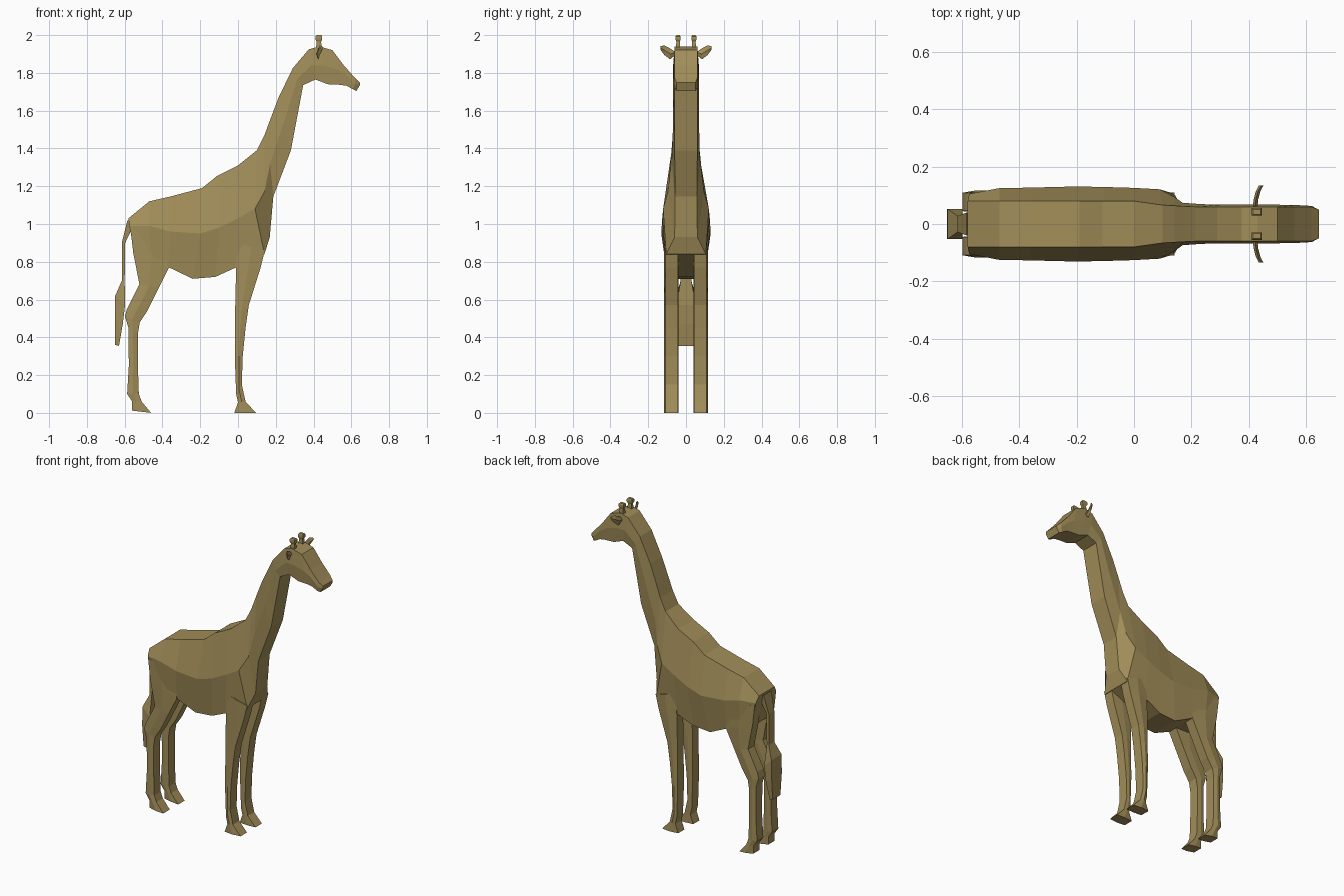
import bpy, bmesh

tan = bpy.data.materials.new("tan hide")
tan.diffuse_color = (0.36, 0.27, 0.10, 1)


def loft(name, rings):
    """Skin a closed, flat-shaded surface over rings of equal point count."""
    bm = bmesh.new()
    loops = [[bm.verts.new(p) for p in ring] for ring in rings]
    n = len(loops[0])
    for a, b in zip(loops, loops[1:]):
        for i in range(n):
            j = (i + 1) % n
            bm.faces.new((a[i], a[j], b[j], b[i]))
    bm.faces.new(loops[0][::-1])
    bm.faces.new(loops[-1])
    bmesh.ops.recalc_face_normals(bm, faces=bm.faces)
    mesh = bpy.data.meshes.new(name)
    bm.to_mesh(mesh)
    bm.free()
    mesh.materials.append(tan)
    obj = bpy.data.objects.new(name, mesh)
    bpy.context.collection.objects.link(obj)
    return obj


def six_ring(tx, tz, tw, mx, mz, mw, bx, bz, bw):
    """Section with top, middle and bottom half-widths."""
    return [(tx, tw, tz), (mx, mw, mz), (bx, bw, bz),
            (bx, -bw, bz), (mx, -mw, mz), (tx, -tw, tz)]


# Trunk from rump to chest
trunk = [
    (-.58, 1.03, .08, -.575, .99, .105, -.545, .83, .10),
    (-.47, 1.12, .08, -.47, .99, .125, -.46, .77, .11),
    (-.36, 1.145, .08, -.36, .96, .127, -.365, .77, .105),
    (-.19, 1.19, .08, -.20, .95, .131, -.24, .71, .095),
    (-.11, 1.255, .08, -.10, .98, .129, -.12, .72, .095),
    (0, 1.31, .08, 0, 1.03, .126, -.01, .77, .105),
    (.10, 1.39, .066, .09, 1.08, .121, .14, .84, .105),
    (.14, 1.47, .064, .14, 1.17, .095, .168, .93, .06),
]
# Neck and head up to the muzzle
neck_head = [
    (.175, 1.565, .062, .17, 1.32, .074, .187, 1.145, .058),
    (.215, 1.67, .06, .24, 1.53, .069, .28, 1.39, .06),
    (.29, 1.825, .06, .315, 1.77, .068, .345, 1.735, .06),
    (.375, 1.925, .06, .39, 1.84, .068, .41, 1.765, .06),
    (.43, 1.94, .06, .45, 1.84, .068, .475, 1.74, .06),
    (.50, 1.92, .06, .52, 1.82, .067, .54, 1.737, .06),
    (.56, 1.84, .06, .57, 1.79, .066, .575, 1.732, .06),
    (.62, 1.773, .06, .62, 1.74, .063, .61, 1.712, .058),
    (.645, 1.748, .05, .645, 1.735, .05, .627, 1.705, .05),
]
loft("body_neck_head", [six_ring(*s) for s in trunk + neck_head])

# Legs: back x, z and front x, z of each section
front_leg = [(0, .90, .142, .86), (-.01, .77, .12, .77), (-.015, .55, .057, .57),
             (-.015, .45, .04, .45), (-.017, .30, .025, .30), (-.01, .10, .02, .15),
             (0, .055, .04, .06), (-.02, 0, .095, 0)]
hind_leg = [(-.57, .98, -.37, .92), (-.555, .85, -.365, .77), (-.522, .68, -.42, .66),
            (-.588, .55, -.48, .54), (-.598, .51, -.52, .48), (-.58, .45, -.53, .42),
            (-.578, .25, -.53, .25), (-.587, .10, -.525, .10), (-.56, .06, -.51, .06),
            (-.56, .012, -.46, 0)]


def leg_ring(xb, zb, xf, zf, side):
    xm, zm = (xb + xf) / 2, (zb + zf) / 2
    return [(xb, side * .045, zb), (xm, side * .04, zm), (xf, side * .043, zf),
            (xf, side * .109, zf), (xm, side * .116, zm), (xb, side * .109, zb)]


def box_ring(x0, x1, y0, y1, z0, z1):
    return [(x0, y0, z0), (x1, y0, z1), (x1, y1, z1), (x0, y1, z0)]


for side, label in ((1, "left"), (-1, "right")):
    loft(label + "_front_leg", [leg_ring(*r, side) for r in front_leg])
    loft(label + "_hind_leg", [leg_ring(*r, side) for r in hind_leg])

    # Horn: slim stem with a wider cap
    loft(label + "_horn", [
        box_ring(.428 - r, .428 + r, side * (.042 - w), side * (.042 + w), z, z)
        for r, w, z in ((.016, .012, 1.92), (.012, .009, 1.965),
                        (.018, .013, 1.977), (.018, .013, 1.993), (.013, .009, 2.0))])

    # Ear: thin leaf reaching outward, x centre, y, bottom z, top z
    ear = [(.422, .055, 1.895, 1.91), (.425, .085, 1.872, 1.93),
           (.433, .115, 1.895, 1.945), (.444, .135, 1.922, 1.942)]
    loft(label + "_ear", [
        [(x - .008, side * y, (a + b) / 2), (x, side * y, a),
         (x + .008, side * y, (a + b) / 2), (x, side * y, b)]
        for x, y, a, b in ear])

# Tail: thin stem widening into the tuft
tail = [(-.585, -.55, .04, 1.02, 1.0), (-.615, -.597, .028, .90, .90),
        (-.615, -.60, .028, .70, .70), (-.65, -.598, .052, .62, .57),
        (-.652, -.61, .052, .50, .47), (-.65, -.63, .04, .36, .355)]
loft("tail", [box_ring(a, b, -w, w, z0, z1) for a, b, w, z0, z1 in tail])
